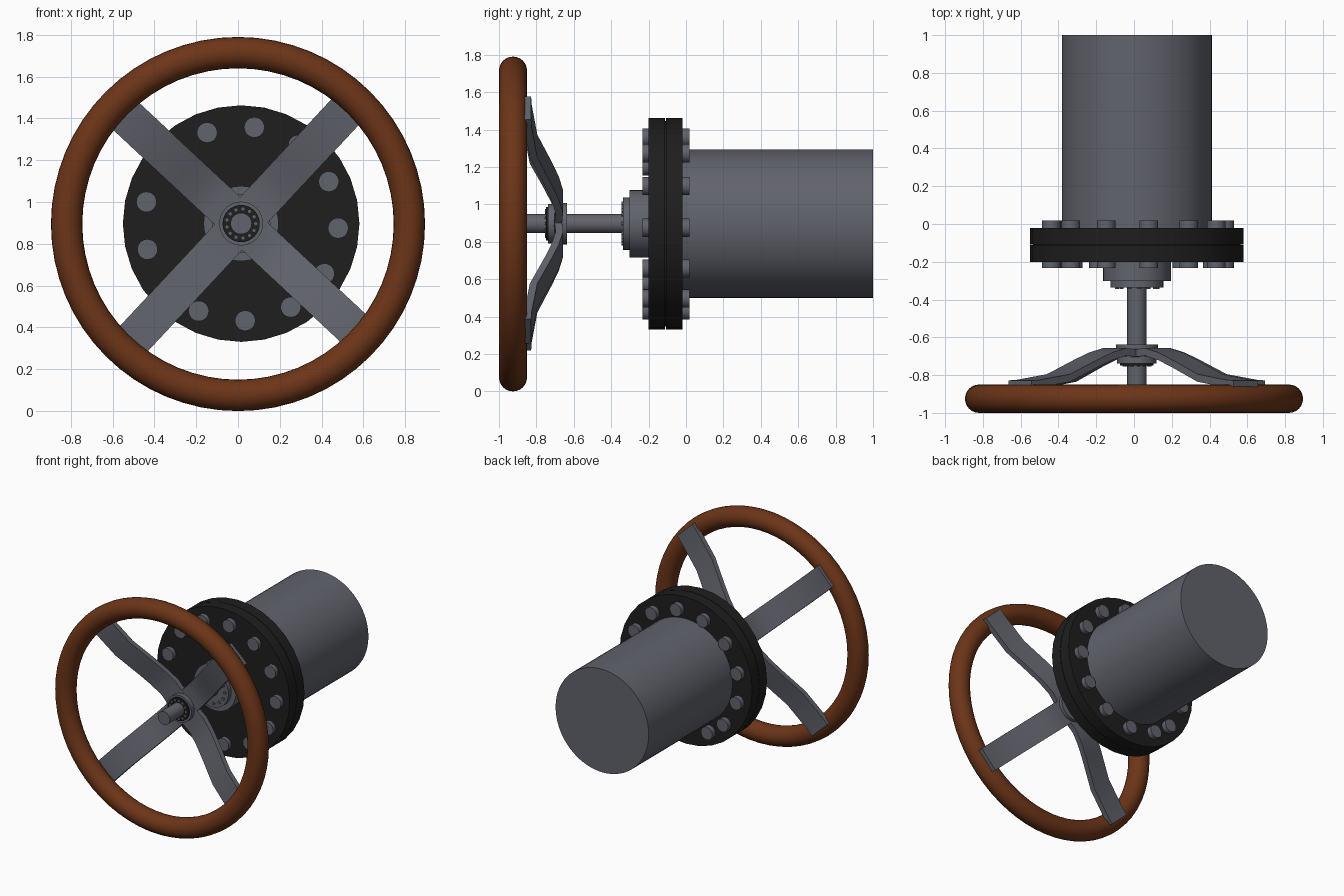
import bpy, bmesh
from math import radians, sin, cos, pi
from mathutils import Matrix, Vector

if "Cube" in bpy.data.objects:
    bpy.data.objects.remove(bpy.data.objects["Cube"])

CX, CZ = 0.015, 0.897   # axis of the pipe, flange and stem


def material(name, rgb):
    m = bpy.data.materials.new(name)
    m.diffuse_color = (*rgb, 1)
    m.use_nodes = True
    m.node_tree.nodes["Principled BSDF"].inputs["Base Color"].default_value = m.diffuse_color
    return m


STEEL = material("steel", (0.12, 0.125, 0.15))
BLACK = material("black_iron", (0.013, 0.013, 0.013))
RUST = material("rust_paint", (0.15, 0.035, 0.009))


def finish(name, bm, mat):
    bmesh.ops.recalc_face_normals(bm, faces=bm.faces)
    mesh = bpy.data.meshes.new(name)
    bm.to_mesh(mesh)
    bm.free()
    mesh.materials.append(mat)
    ob = bpy.data.objects.new(name, mesh)
    bpy.context.collection.objects.link(ob)
    bpy.context.view_layer.objects.active = ob
    bpy.ops.object.select_all(action='DESELECT')
    ob.select_set(True)
    bpy.ops.object.shade_smooth_by_angle(angle=radians(30))
    return ob


def add_cyl(bm, r, y0, y1, x=CX, z=CZ, sides=32):
    """Cylinder along y."""
    m = Matrix.Translation((x, (y0 + y1) / 2, z)) @ Matrix.Rotation(pi / 2, 4, 'X')
    bmesh.ops.create_cone(bm, cap_ends=True, segments=sides, radius1=r, radius2=r,
                          depth=abs(y1 - y0), matrix=m)


def cylinder(name, r, y0, y1, mat=STEEL, sides=32):
    bm = bmesh.new()
    add_cyl(bm, r, y0, y1, sides=sides)
    return finish(name, bm, mat)


def bolt_ring(name, ring, r, y0, y1, angles, sides):
    bm = bmesh.new()
    for a in angles:
        add_cyl(bm, r, y0, y1, CX + ring * cos(a), CZ + ring * sin(a), sides)
    return finish(name, bm, STEEL)


# Pipe and the pair of flanges
cylinder("pipe", 0.397, -0.1, 1.0, sides=64)
cylinder("front_flange", 0.566, -0.2, -0.112, BLACK)
cylinder("back_flange", 0.566, -0.108, -0.02, BLACK)
cylinder("flange_gasket", 0.55, -0.115, -0.105, BLACK)
bolt_ring("flange_bolts", 0.465, 0.049, -0.233, 0.018,
          [radians(223.7 - 28.3 * i) for i in range(13)], 24)

# Bonnet, gland and stem
cylinder("bonnet", 0.18, -0.303, -0.19)
cylinder("gland", 0.14, -0.337, -0.29)
bolt_ring("gland_bolts", 0.108, 0.011, -0.345, -0.33,
          [2 * pi * i / 13 for i in range(13)], 12)
cylinder("stem", 0.051, -0.925, -0.3)

# Hub with dark seal ring
cylinder("hub_plate", 0.111, -0.665, -0.637)
cylinder("hub_body", 0.105, -0.738, -0.66)
cylinder("hub_seal", 0.089, -0.748, -0.73, BLACK)
bolt_ring("hub_bolts", 0.07, 0.008, -0.754, -0.74,
          [2 * pi * i / 13 for i in range(13)], 12)

# Bent flat spokes: (radius, y) along the middle of each strip
PATH = [(0.0, -0.69), (0.16, -0.677), (0.26, -0.70), (0.36, -0.735),
        (0.567, -0.815), (0.785, -0.845), (0.845, -0.848)]
HALF_W, HALF_T = 0.09, 0.02
for k in range(4):
    a = radians(47 + 90 * k)
    out, side = Vector((cos(a), 0, sin(a))), Vector((-sin(a), 0, cos(a)))
    bm = bmesh.new()
    rings = []
    for r, y in PATH:
        mid = Vector((CX, y, CZ)) + out * r
        rings.append([bm.verts.new(mid + side * HALF_W * s + Vector((0, HALF_T * t, 0)))
                      for s, t in ((-1, -1), (1, -1), (1, 1), (-1, 1))])
    for p, q in zip(rings, rings[1:]):
        for i in range(4):
            j = (i + 1) % 4
            bm.faces.new((p[i], p[j], q[j], q[i]))
    bm.faces.new(rings[0])
    bm.faces.new(rings[-1])
    finish(f"spoke_{k + 1}", bm, STEEL)

# Handwheel rim
bpy.ops.mesh.primitive_torus_add(location=(0, -0.925, 0.895), rotation=(pi / 2, 0, 0),
                                 major_radius=0.82, minor_radius=0.075,
                                 major_segments=64, minor_segments=24)
rim = bpy.context.object
rim.name = "handwheel_rim"
rim.data.materials.append(RUST)
bpy.ops.object.shade_smooth_by_angle(angle=radians(30))
